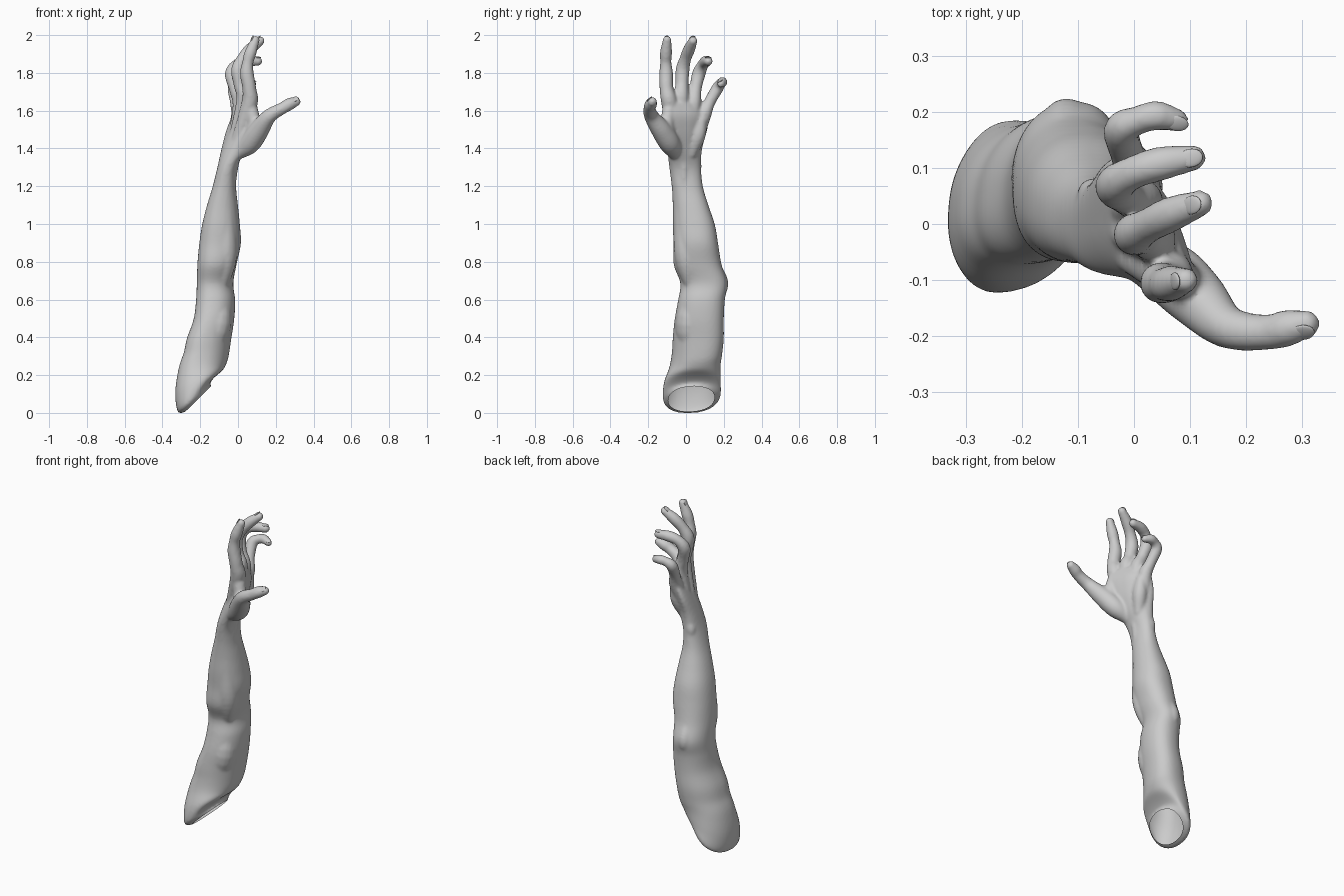
import bpy, bmesh
from math import sin, cos, pi, copysign
from mathutils import Vector, Matrix


def spline(rows, steps):
    """Catmull-Rom interpolation through rows of numbers."""
    rows = [Vector(r) for r in rows]
    ext = [rows[0] * 2 - rows[1]] + rows + [rows[-1] * 2 - rows[-2]]
    out = []
    for i in range(1, len(ext) - 2):
        a, b, c, d = ext[i - 1:i + 3]
        for k in range(steps):
            t = k / steps
            out.append((b * 2 + (c - a) * t + (a * 2 - b * 5 + c * 4 - d) * t * t
                        + (b * 3 - a - c * 3 + d) * t ** 3) * 0.5)
    return out + [rows[-1]]


def skin_rings(bm, rings):
    """Closed skin over a list of rings of points."""
    rings = [[bm.verts.new(p) for p in ring] for ring in rings]
    n = len(rings[0])
    for a, b in zip(rings, rings[1:]):
        for i in range(n):
            j = (i + 1) % n
            bm.faces.new((a[i], a[j], b[j], b[i]))
    bm.faces.new(rings[0][::-1])
    bm.faces.new(rings[-1])


def flesh(bm, path, steps=5, sides=18):
    """Round-ended tube along a path of (x, y, z, radius)."""
    pts = [(v.to_3d(), v[3] + 0.001) for v in spline(path, steps)]
    first, last = (pts[1][0] - pts[0][0]).normalized(), (pts[-1][0] - pts[-2][0]).normalized()
    stations = []
    caps = [pi / 2 * k / 5 for k in range(1, 5)]
    for a in reversed(caps):
        stations.append((pts[0][0] - first * pts[0][1] * sin(a), pts[0][1] * cos(a), first))
    for i, (p, r) in enumerate(pts):
        t = pts[min(i + 1, len(pts) - 1)][0] - pts[max(i - 1, 0)][0]
        stations.append((p, r, t.normalized()))
    for a in caps:
        stations.append((pts[-1][0] + last * pts[-1][1] * sin(a), pts[-1][1] * cos(a), last))
    side, rings = Vector((0, 1, 0)), []
    for p, r, t in stations:
        side = (side - t * side.dot(t)).normalized()
        other = t.cross(side)
        rings.append([p + (side * cos(2 * pi * i / sides) + other * sin(2 * pi * i / sides)) * r
                      for i in range(sides)])
    skin_rings(bm, rings)


def loft(bm, rows, sides=48):
    """Skin of skewed, slightly squared ellipses: z, x min, x max, y min, y max, skew."""
    def wave(v):
        return copysign(abs(v) ** 0.9, v)
    rings = []
    for z, x0, x1, y0, y1, s in spline(rows, 5):
        cx, hx, cy, hy = (x0 + x1) / 2, (x1 - x0) / 2, (y0 + y1) / 2, (y1 - y0) / 2
        slope = max(0, min(1, 1 - (z - 0.08) / 0.22)) ** 1.5
        rings.append([(cx + hx * wave(cos(t)), cy + hy * wave(sin(t + s)),
                       z + slope * hx * wave(cos(t)))
                      for t in (2 * pi * i / sides for i in range(sides))])
    skin_rings(bm, rings)


bm = bmesh.new()

# Upper arm, forearm and palm
loft(bm, [
    (0.080, -0.262, -0.138, -0.085, 0.140, 0.1),
    (0.087, -0.315, -0.145, -0.120, 0.183, 0.15),
    (0.165, -0.332, -0.088, -0.118, 0.183, 0.15),
    (0.25, -0.315, -0.062, -0.088, 0.183, 0.2),
    (0.32, -0.288, -0.047, -0.075, 0.192, 0.25),
    (0.40, -0.270, -0.035, -0.070, 0.200, 0.25),
    (0.50, -0.235, -0.020, -0.060, 0.200, 0.2),
    (0.60, -0.222, -0.015, -0.042, 0.205, 0.15),
    (0.69, -0.218, -0.025, -0.030, 0.218, 0.15),
    (0.79, -0.215, -0.008, -0.065, 0.188, 0.1),
    (0.90, -0.205, 0.015, -0.066, 0.170, 0.1),
    (1.00, -0.190, 0.010, -0.070, 0.153, 0.1),
    (1.10, -0.165, 0.000, -0.070, 0.120, 0.1),
    (1.20, -0.135, -0.010, -0.075, 0.090, 0.05),
    (1.30, -0.110, -0.005, -0.088, 0.080, -0.05),
    (1.40, -0.088, 0.040, -0.100, 0.085, -0.4),
    (1.50, -0.062, 0.085, -0.115, 0.112, -0.75),
    (1.58, -0.030, 0.105, -0.110, 0.120, -0.95),
    (1.645, 0.005, 0.095, -0.095, 0.075, -1.1)])

# Fingers, running from the wrist through the knuckles to the tips
fingers = {
    "thumb": [(0.0, -0.06, 1.38, 0.035), (0.06, -0.085, 1.43, 0.055),
              (0.11, -0.13, 1.50, 0.053), (0.165, -0.183, 1.575, 0.038),
              (0.235, -0.193, 1.617, 0.031), (0.275, -0.185, 1.64, 0.032),
              (0.307, -0.178, 1.652, 0.024)],
    "index": [(-0.02, -0.05, 1.40, 0.028), (0.058, -0.085, 1.63, 0.042),
              (0.060, -0.103, 1.72, 0.036), (0.047, -0.105, 1.80, 0.036),
              (0.052, -0.107, 1.86, 0.029), (0.066, -0.106, 1.91, 0.031),
              (0.092, -0.100, 1.979, 0.022)],
    "middle": [(-0.035, -0.01, 1.40, 0.028), (0.032, -0.025, 1.65, 0.041),
               (0.012, -0.022, 1.74, 0.034), (0.0, -0.018, 1.82, 0.036),
               (0.025, -0.003, 1.88, 0.030), (0.065, 0.017, 1.93, 0.031),
               (0.118, 0.037, 1.974, 0.023)],
    "ring": [(-0.04, 0.025, 1.40, 0.026), (0.012, 0.038, 1.62, 0.040),
             (-0.015, 0.05, 1.72, 0.032), (-0.034, 0.068, 1.80, 0.035),
             (-0.005, 0.090, 1.848, 0.029), (0.045, 0.107, 1.866, 0.030),
             (0.105, 0.118, 1.866, 0.023)],
    "little": [(-0.04, 0.045, 1.40, 0.026), (0.0, 0.092, 1.57, 0.037),
               (-0.012, 0.125, 1.65, 0.030), (-0.022, 0.168, 1.725, 0.031),
               (0.008, 0.185, 1.75, 0.025), (0.04, 0.193, 1.756, 0.026),
               (0.077, 0.185, 1.746, 0.020)]}
for path in fingers.values():
    flesh(bm, path)

# Thumb web, heel of the hand, elbow bone, ulna head, wrist tendon, muscles
flesh(bm, [(0.08, -0.10, 1.48, 0.045), (0.085, -0.10, 1.54, 0.035), (0.07, -0.09, 1.61, 0.035)])
flesh(bm, [(-0.01, 0.03, 1.38, 0.03), (0.01, 0.062, 1.47, 0.04), (0.015, 0.08, 1.55, 0.032)])
flesh(bm, [(-0.12, 0.165, 0.62, 0.03), (-0.12, 0.182, 0.69, 0.042), (-0.12, 0.155, 0.78, 0.03)])
flesh(bm, [(-0.075, 0.045, 1.24, 0.022), (-0.07, 0.052, 1.31, 0.03), (-0.06, 0.05, 1.36, 0.02)])
flesh(bm, [(-0.05, -0.01, 1.05, 0.02), (-0.028, -0.01, 1.26, 0.022), (0.0, -0.01, 1.40, 0.02)])
flesh(bm, [(-0.09, 0.03, 0.66, 0.03), (-0.07, 0.005, 0.82, 0.062), (-0.07, -0.005, 1.0, 0.058),
           (-0.07, -0.03, 1.2, 0.035)])
flesh(bm, [(-0.17, 0.04, 0.3, 0.06), (-0.11, 0.02, 0.48, 0.075), (-0.10, 0.05, 0.68, 0.035)])

bmesh.ops.recalc_face_normals(bm, faces=bm.faces[:])
mesh = bpy.data.meshes.new("arm")
bm.to_mesh(mesh)
bm.free()
arm = bpy.data.objects.new("arm", mesh)
bpy.context.collection.objects.link(arm)

# Fuse everything into one smooth skin
remesh = arm.modifiers.new("fuse", 'REMESH')
remesh.mode = 'VOXEL'
remesh.voxel_size = 0.0075
smooth = arm.modifiers.new("relax", 'SMOOTH')
smooth.factor, smooth.iterations = 0.5, 8
graph = bpy.context.evaluated_depsgraph_get()
skin = bpy.data.meshes.new_from_object(arm.evaluated_get(graph))
arm.modifiers.clear()

# Cut the slanted opening at the shoulder, leaving the arm hollow
bm = bmesh.new()
bm.from_mesh(skin)
n = Vector((0.70, 0, -0.714))
bmesh.ops.bisect_plane(bm, geom=bm.verts[:] + bm.edges[:] + bm.faces[:],
                       plane_co=Vector((-0.200, 0.03, 0.080)) - n * 0.006,
                       plane_no=n, clear_outer=True)
low = min(v.co.z for v in bm.verts)
bmesh.ops.translate(bm, verts=bm.verts[:], vec=(0, 0, -low))
for f in bm.faces:
    f.smooth = True
bm.to_mesh(skin)
bm.free()
arm.data = skin

# Fingernails
for name, path in fingers.items():
    tip, prev = Vector(path[-1][:3]), Vector(path[-2][:3])
    r = path[-1][3]
    d = (tip - prev).normalized()
    up = Vector((0.1, -0.6, 0.75)) if name == "thumb" else Vector((-0.6, -0.1, 0.8))
    if name == "index":
        up = Vector((-1, -0.1, 0.3))
    n = (up - d * up.dot(d)).normalized()
    rot = Matrix((d, n.cross(d), n)).transposed().to_4x4()
    loc = Matrix.Translation(tip + n * (r - 0.003) - d * 0.004 - Vector((0, 0, low)))
    bm = bmesh.new()
    bmesh.ops.create_uvsphere(bm, u_segments=20, v_segments=12, radius=1,
                              matrix=loc @ rot @ Matrix.Diagonal((0.022, r * 0.72, 0.005, 1)))
    for f in bm.faces:
        f.smooth = True
    me = bpy.data.meshes.new(name + "_nail")
    bm.to_mesh(me)
    bm.free()
    bpy.context.collection.objects.link(bpy.data.objects.new(name + "_nail", me))
